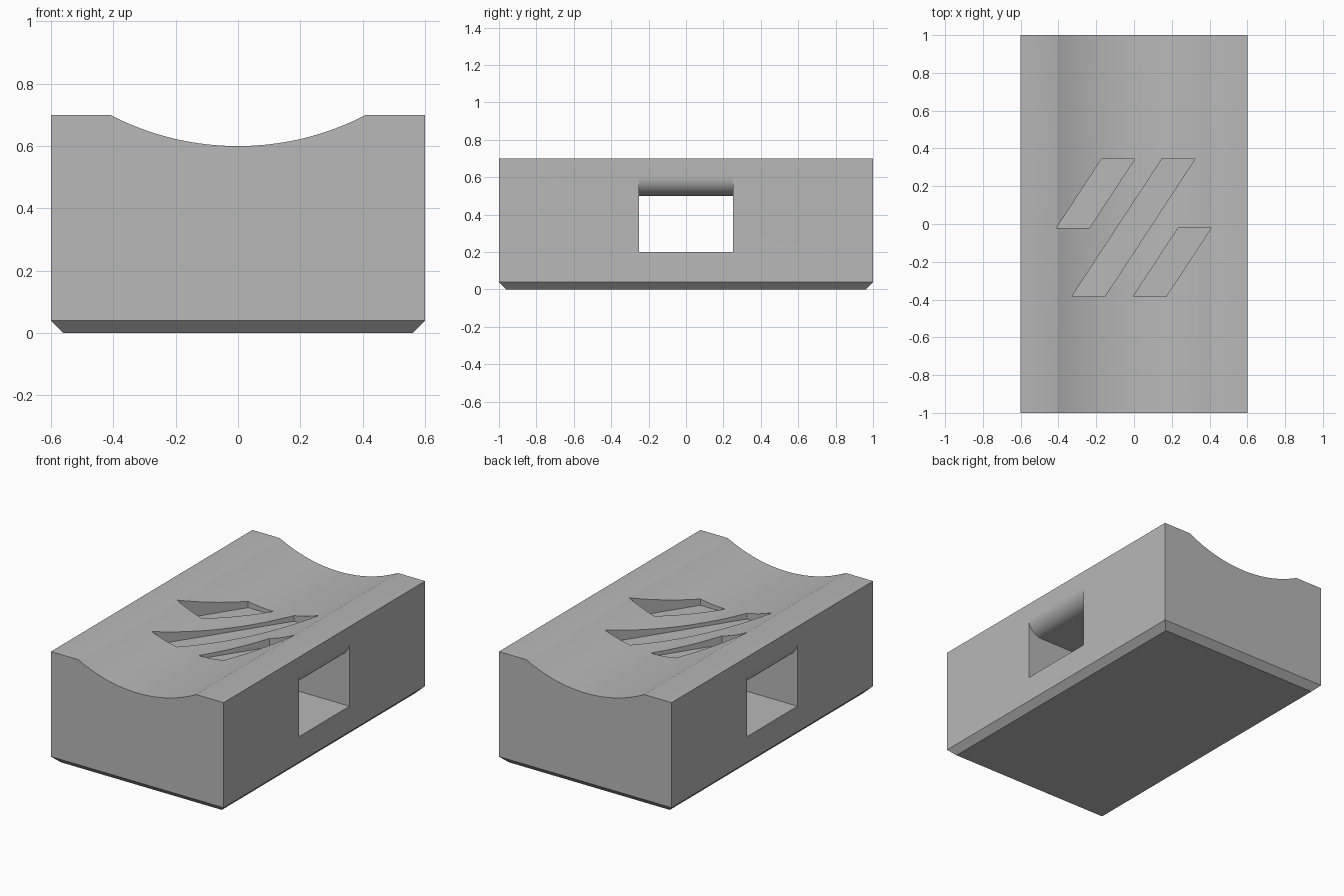
import bpy, bmesh, math
from mathutils import Vector

if "Cube" in bpy.data.objects:
    bpy.data.objects.remove(bpy.data.objects["Cube"], do_unlink=True)

grey = bpy.data.materials.new("plain_grey")
grey.use_nodes = True
grey.diffuse_color = (0.48, 0.48, 0.48, 1)
grey.node_tree.nodes["Principled BSDF"].inputs["Base Color"].default_value = grey.diffuse_color


def add_object(name, bm):
    bmesh.ops.recalc_face_normals(bm, faces=bm.faces)
    mesh = bpy.data.meshes.new(name)
    bm.to_mesh(mesh)
    bm.free()
    mesh.materials.append(grey)
    obj = bpy.data.objects.new(name, mesh)
    bpy.context.collection.objects.link(obj)
    return obj


def prism(name, points, sweep):
    """Closed outline extruded along the sweep vector."""
    bm = bmesh.new()
    face = bm.faces.new([bm.verts.new(p) for p in points])
    out = bmesh.ops.extrude_face_region(bm, geom=[face])
    verts = [v for v in out["geom"] if isinstance(v, bmesh.types.BMVert)]
    bmesh.ops.translate(bm, vec=Vector(sweep), verts=verts)
    return add_object(name, bm)


def cut(target, cutter):
    cutter.hide_render = True
    mod = target.modifiers.new("cut", "BOOLEAN")
    mod.operation, mod.solver, mod.object = "DIFFERENCE", "EXACT", cutter
    bpy.context.view_layer.objects.active = target
    bpy.ops.object.modifier_apply(modifier=mod.name)
    bpy.data.objects.remove(cutter, do_unlink=True)


# Block with a chamfer around the foot
bm = bmesh.new()
bmesh.ops.create_cube(bm, size=1)
bmesh.ops.scale(bm, vec=(1.2, 2, 0.7), verts=bm.verts)
bmesh.ops.translate(bm, vec=(0, 0, 0.35), verts=bm.verts)
foot = [e for e in bm.edges if all(v.co.z < 0.01 for v in e.verts)]
bmesh.ops.bevel(bm, geom=foot, offset=0.04, segments=1, affect="EDGES")
block = add_object("cradle_block", bm)

# Shallow round trough along the top
half, depth, steps = 0.41, 0.1, 48
radius = (half ** 2 + depth ** 2) / (2 * depth)
reach = math.asin(half / radius)
arc = []
for i in range(steps + 1):
    a = reach * (2 * i / steps - 1)
    arc.append((radius * math.sin(a), -1.1, 0.6 + radius * (1 - math.cos(a))))
cut(block, prism("trough_cutter", arc + [(half, -1.1, 0.9), (-half, -1.1, 0.9)], (0, 2.2, 0)))

# Strap tunnel from side to side, with rounded upper lips
lip, y = 0.1, -0.25
side = []
for i in range(17):
    a = math.pi / 2 * i / 16
    side.append((0.5 + lip * math.sin(a), y, 0.6 - lip * math.cos(a)))
side += [(0.7, y, 0.6), (0.7, y, 0.2)]
mirrored = [(-px, py, pz) for px, py, pz in reversed(side)]
cut(block, prism("tunnel_cutter", side + mirrored, (0, 0.5, 0)))

# Three slanted recesses in the trough
lean, width, floor = 0.655, 0.175, 0.577
for x, y0, y1 in ((-0.41, -0.02, 0.345), (-0.33, -0.385, 0.345), (-0.005, -0.385, -0.02)):
    shift = lean * (y1 - y0)
    outline = [(x, y0, floor), (x + width, y0, floor),
               (x + width + shift, y1, floor), (x + shift, y1, floor)]
    cut(block, prism("recess_cutter", outline, (0, 0, 0.3)))

bpy.ops.object.select_all(action="DESELECT")
block.select_set(True)
bpy.context.view_layer.objects.active = block
bpy.ops.object.shade_smooth_by_angle(angle=math.radians(30))
